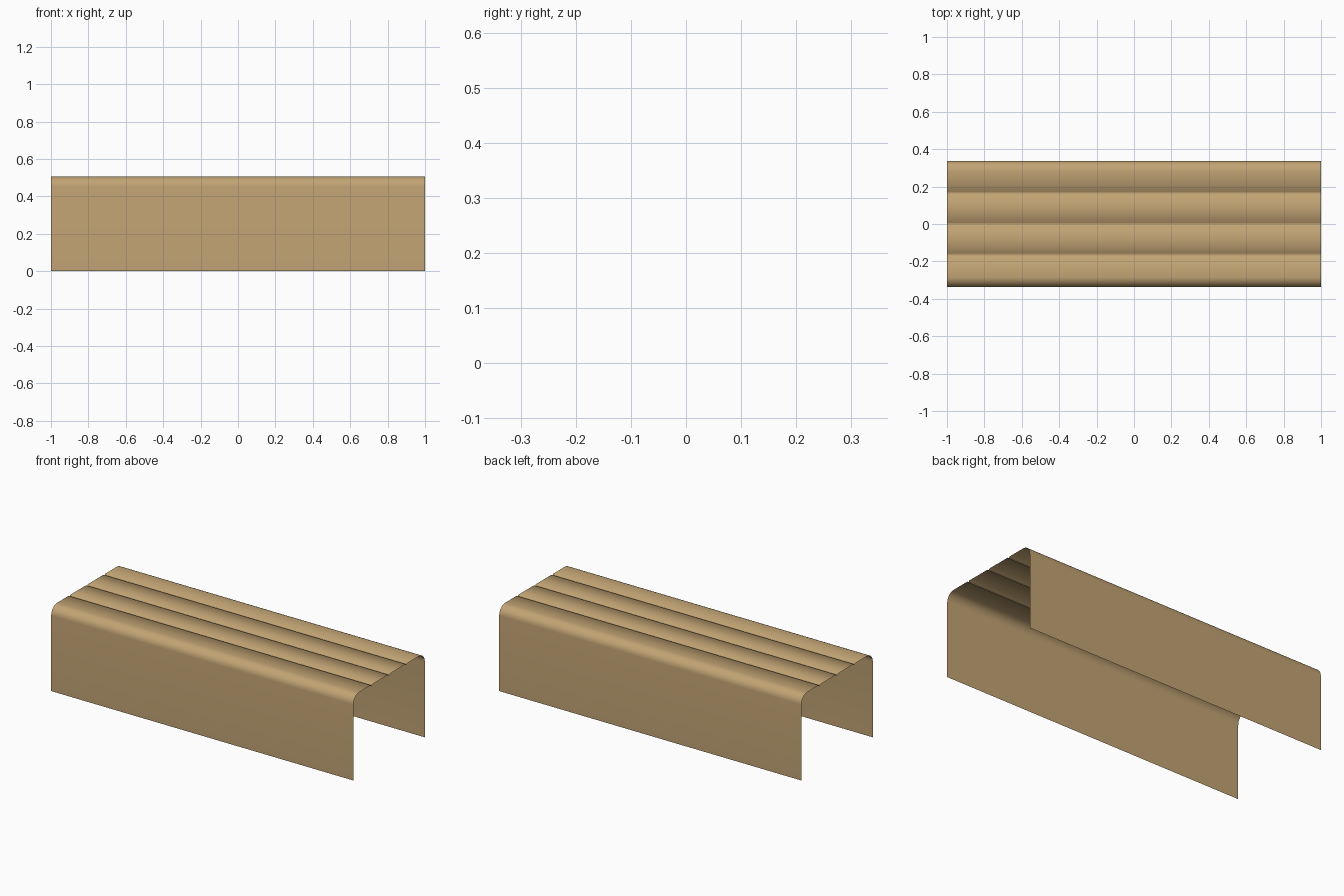
import bpy, bmesh, math

if "Cube" in bpy.data.objects:
    bpy.data.objects.remove(bpy.data.objects["Cube"])

HALF_W, TOP, R = 0.338, 0.507, 0.055     # half depth, height, corner radius
NOTCH_W, NOTCH_D = 0.008, 0.010          # groove half width and depth

tan = bpy.data.materials.new("tan wood")
tan.diffuse_color = (0.54, 0.37, 0.175, 1)
tan.use_nodes = True
tan.node_tree.nodes["Principled BSDF"].inputs["Base Color"].default_value = tan.diffuse_color


def corner(sign):
    """Rounded edge from the vertical side up onto the top."""
    return [(sign * (HALF_W - R + R * math.cos(a)), TOP - R + R * math.sin(a))
            for a in [math.radians(90 * i / 8) for i in range(9)]]


# cross-section: front side, grooved top, back side
profile = [(-HALF_W, 0)] + corner(-1)
for y in (-0.165, 0, 0.165):
    profile += [(y - NOTCH_W, TOP), (y, TOP - NOTCH_D), (y + NOTCH_W, TOP)]
profile += corner(1)[::-1] + [(HALF_W, 0)]

# open sheet running along x
bm = bmesh.new()
rows = [[bm.verts.new((x, y, z)) for y, z in profile] for x in (-1, 1)]
for i in range(len(profile) - 1):
    f = bm.faces.new((rows[0][i], rows[1][i], rows[1][i + 1], rows[0][i + 1]))
    f.smooth = True
mesh = bpy.data.meshes.new("bench_shell")
bm.to_mesh(mesh)
bm.free()
mesh.materials.append(tan)
bench = bpy.data.objects.new("bench_shell", mesh)
bpy.context.collection.objects.link(bench)
